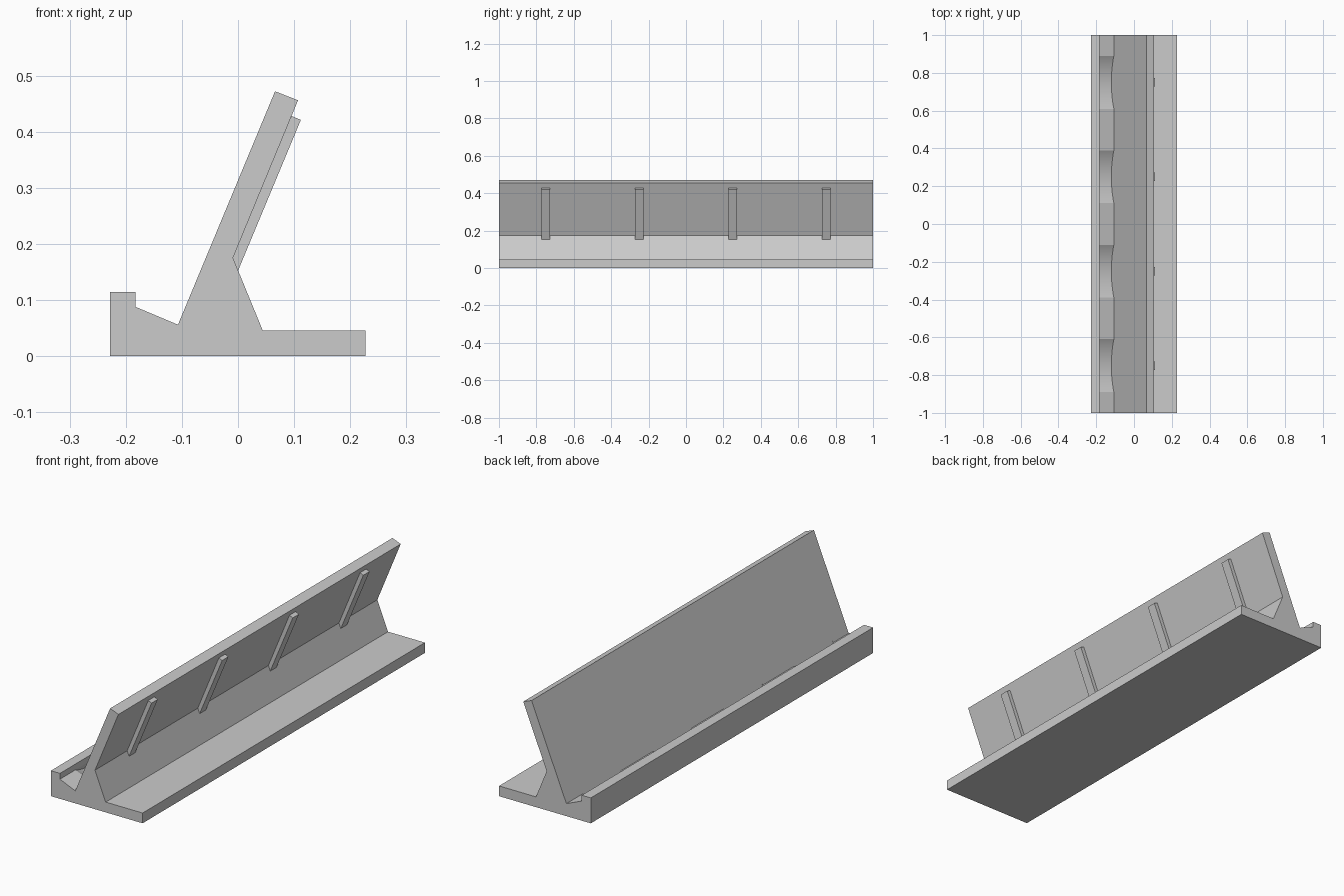
import bpy, bmesh, math
from mathutils import Vector

cube = bpy.data.objects.get("Cube")
if cube:
    bpy.data.objects.remove(cube, do_unlink=True)

grey = bpy.data.materials.new("light_grey")
grey.use_nodes = True
grey.diffuse_color = (0.6, 0.6, 0.6, 1)
grey.node_tree.nodes["Principled BSDF"].inputs["Base Color"].default_value = (0.6, 0.6, 0.6, 1)


def prism(name, outline, sweep):
    """Extrude a closed 3D outline along a vector."""
    bm = bmesh.new()
    face = bm.faces.new([bm.verts.new(p) for p in outline])
    new = bmesh.ops.extrude_face_region(bm, geom=[face])["geom"]
    moved = [v for v in new if isinstance(v, bmesh.types.BMVert)]
    bmesh.ops.translate(bm, verts=moved, vec=sweep)
    bmesh.ops.recalc_face_normals(bm, faces=bm.faces)
    mesh = bpy.data.meshes.new(name)
    bm.to_mesh(mesh)
    bm.free()
    mesh.materials.append(grey)
    obj = bpy.data.objects.new(name, mesh)
    bpy.context.collection.objects.link(obj)
    return obj


# Stand: base plate, rear lip, sloped ledge and leaning back panel
lip_foot = Vector((-0.183, 0, 0.088))
crease = Vector((-0.107, 0, 0.056))
profile = [(-0.228, 0), (0.227, 0), (0.227, 0.046), (0.044, 0.046),
           (-0.009, 0.175), (0.107, 0.456), (0.066, 0.472),
           (crease.x, crease.z), (lip_foot.x, lip_foot.z),
           (-0.183, 0.114), (-0.228, 0.114)]
stand = prism("stand", [(x, -1, z) for x, z in profile], (0, 2, 0))

# Shallow round scoops in the ledge, square to the panel
along = crease - lip_foot
up = Vector((-along.z, 0, along.x)).normalized()
half, depth, rise = 0.14, 0.034, 0.008
radius = (half ** 2 + depth ** 2) / (2 * depth)
sweep_angle = math.asin(half / radius)
centres = (-0.75, -0.25, 0.25, 0.75)
steps = 40
for y in centres:
    outline = []
    for i in range(steps + 1):
        a = sweep_angle * (2 * i / steps - 1)
        height = radius - depth - radius * math.cos(a)
        outline.append(lip_foot + up * height + Vector((0, y + radius * math.sin(a), 0)))
    for side in (1, -1):
        outline.append(lip_foot + up * rise + Vector((0, y + side * half, 0)))
    cutter = prism("scoop_cutter", outline, along * 1.005)
    cutter.hide_render = True
    mod = stand.modifiers.new("scoop", "BOOLEAN")
    mod.operation = "DIFFERENCE"
    mod.solver = "EXACT"
    mod.object = cutter
    bpy.context.view_layer.objects.active = stand
    bpy.ops.object.modifier_apply(modifier=mod.name)
    bpy.data.objects.remove(cutter, do_unlink=True)

bpy.ops.object.select_all(action="DESELECT")
stand.select_set(True)
bpy.context.view_layer.objects.active = stand
bpy.ops.object.shade_smooth_by_angle(angle=math.radians(15))

# Slim ribs under the leaning panel
rib = [(-0.0095, 0.175), (0.0, 0.152), (0.112, 0.421), (0.0955, 0.428)]
width = 0.044
for y in centres:
    prism("rib", [(x, y - width / 2, z) for x, z in rib], (0, width, 0))
